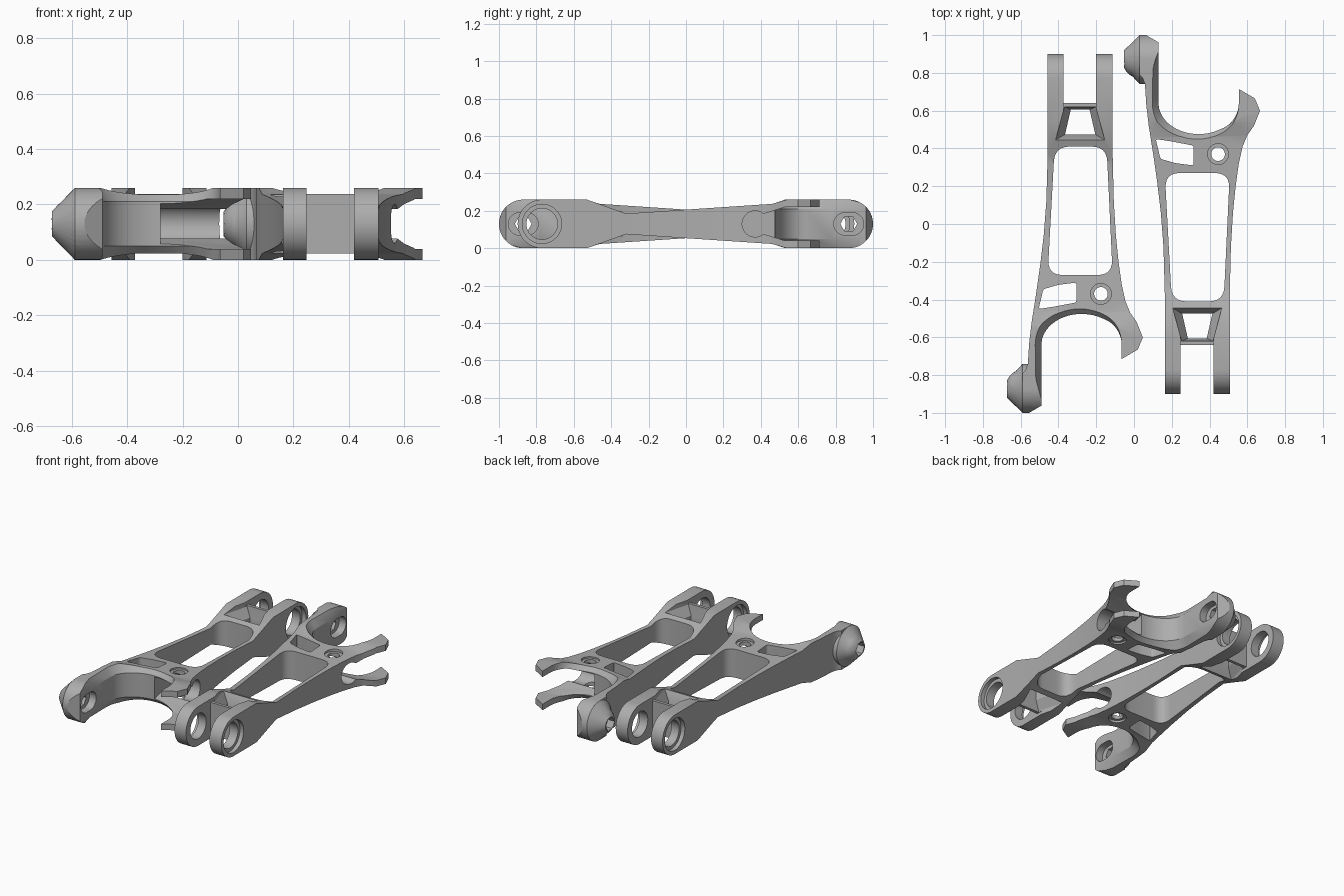
import bpy, bmesh, math

cube = bpy.data.objects.get("Cube")
if cube:
    bpy.data.objects.remove(cube, do_unlink=True)

H, MID = 0.26, 0.13
metal = bpy.data.materials.new("plain grey metal")
metal.use_nodes = True
GREY = (0.42, 0.42, 0.42, 1)
metal.diffuse_color = GREY
metal.node_tree.nodes["Principled BSDF"].inputs["Base Color"].default_value = GREY


def arc(cx, cy, rx, ry, start, end, n=24):
    steps = [math.radians(start + (end - start) * i / n) for i in range(n + 1)]
    return [(cx + rx * math.cos(a), cy + ry * math.sin(a)) for a in steps]


def circle(cx, cy, r, n=40):
    return arc(cx, cy, r, r, 0, 360, n)[:-1]


def rounded(points, r, n=6):
    """Round every corner of a polygon."""
    out = []
    for i, (px, py) in enumerate(points):
        ends = []
        for qx, qy in (points[i - 1], points[(i + 1) % len(points)]):
            d = math.hypot(qx - px, qy - py)
            k = min(r, d * 0.49) / d
            ends.append((px + (qx - px) * k, py + (qy - py) * k))
        (ax, ay), (bx, by) = ends
        for j in range(n + 1):
            t = j / n
            u, v, w = (1 - t) ** 2, 2 * t * (1 - t), t * t
            out.append((u * ax + v * px + w * bx, u * ay + v * py + w * by))
    return out


def loft(name, levels, axis="Z"):
    """Join matching outlines, each at its own distance along the axis."""
    bm = bmesh.new()
    rings = []
    for t, pts in levels:
        rings.append([bm.verts.new((a, b, t) if axis == "Z" else (t, a, b)) for a, b in pts])
    for lower, upper in zip(rings, rings[1:]):
        for i in range(len(lower)):
            j = (i + 1) % len(lower)
            bm.faces.new((lower[i], lower[j], upper[j], upper[i]))
    bm.faces.new(rings[0])
    bm.faces.new(rings[-1])
    bmesh.ops.recalc_face_normals(bm, faces=bm.faces)
    mesh = bpy.data.meshes.new(name)
    bm.to_mesh(mesh)
    bm.free()
    mesh.materials.append(metal)
    obj = bpy.data.objects.new(name, mesh)
    bpy.context.collection.objects.link(obj)
    return obj


def prism(pts, low, high, axis="Z"):
    return loft("cutter", [(low, pts), (high, pts)], axis)


def combine(body, other, operation="DIFFERENCE"):
    mod = body.modifiers.new("shape", "BOOLEAN")
    mod.operation, mod.solver, mod.object = operation, "EXACT", other
    bpy.context.view_layer.objects.active = body
    bpy.ops.object.modifier_apply(modifier=mod.name)
    bpy.data.objects.remove(other, do_unlink=True)


def box(x0, x1, y0, y1):
    return [(x0, y0), (x1, y0), (x1, y1), (x0, y1)]


# Plan of the arm: fork at the back, long arm and claw at the front
left_edge = [(-0.457, 0.92), (-0.457, 0.37), (-0.464, 0.12), (-0.478, -0.06),
             (-0.497, -0.22), (-0.52, -0.38), (-0.542, -0.52), (-0.555, -0.63),
             (-0.562, -0.74), (-0.575, -0.775), (-0.59, -0.79), (-0.59, -1.02)]
right_edge = [(0.02, -0.665), (0.047, -0.6), (0.015, -0.52), (-0.02, -0.47),
              (-0.045, -0.41), (-0.065, -0.32), (-0.082, -0.2), (-0.096, -0.06),
              (-0.107, 0.12), (-0.113, 0.37), (-0.113, 0.92)]
arm = loft("suspension_arm_left", [(0, left_edge + right_edge), (H, left_edge + right_edge)])
arm.name = "left_link_arm"

# Side profile: round ends and a slim waist
half = [(0.53, 0.13), (0.32, 0.055), (-0.46, 0.107), (-0.54, 0.13)]
profile = arc(0.77, MID, MID, MID, -90, 90)
profile += [(y, MID + h) for y, h in half]
profile += arc(-0.87, MID, MID, MID, 90, 270)
profile += [(y, MID - h) for y, h in reversed(half)]
combine(arm, prism(profile, -1, 1, "X"), "INTERSECT")


# Curved bay between arm and claw, with chamfered rims
def bay(side, cx, rx, apex):
    base = -0.64
    return side + arc(cx, base, rx, apex - base, 180, 0, 32) + [(-0.065, -1.2)]


inner = bay([(-0.49, -1.2), (-0.49, -0.93), (-0.49, -0.78)], -0.2775, 0.2125, -0.476)
rim = bay([(-0.49, -1.2), (-0.49, -0.93), (-0.52, -0.82)], -0.294, 0.229, -0.425)
combine(arm, loft("cutter", [(-0.02, rim), (0, rim), (0.05, inner), (0.21, inner),
                             (H, rim), (H + 0.02, rim)]))

# Long middle window
window = [(-0.457, -0.27), (-0.113, -0.27), (-0.145, 0.41), (-0.42, 0.41)]
combine(arm, prism(rounded(window, 0.08), -0.1, 0.4))

# Small side window behind the bay
side_window = [(-0.505, -0.45), (-0.42, -0.437), (-0.305, -0.415), (-0.305, -0.31),
               (-0.40, -0.322), (-0.48, -0.345)]
combine(arm, prism(rounded(side_window, 0.012, 3), -0.1, 0.4))

# Fork gap and the lowered cross bar
combine(arm, prism(box(-0.373, -0.2, 0.64, 1.1), -0.1, 0.4))
for low, high in ((-0.1, 0.022), (0.238, 0.4)):
    combine(arm, prism(box(-0.373, -0.2, 0.6, 0.7), low, high))

# Funnel shaped opening in the bridge, flared at top and bottom
narrow = [(-0.365, 0.475), (-0.205, 0.475), (-0.235, 0.605), (-0.335, 0.605)]
flare = [(-0.415, 0.445), (-0.155, 0.445), (-0.203, 0.62), (-0.367, 0.62)]
combine(arm, loft("cutter", [(-0.02, flare), (0.03, flare), (0.09, narrow), (0.17, narrow),
                             (0.23, flare), (0.28, flare)]))

# Fork pivot holes with outer counterbores
combine(arm, prism(circle(0.77, MID, 0.083), -0.6, 0.1, "X"))
for low, high in ((-0.6, -0.43), (-0.14, 0.1)):
    combine(arm, prism(circle(0.77, MID, 0.105), low, high, "X"))

# Slot that splits the claw into two prongs
slot = arc(-0.37, MID, 0.07, 0.07, -130, 130)
slot += [(-0.53, MID + 0.09), (-0.75, MID + 0.09), (-0.75, MID - 0.09), (-0.53, MID - 0.09)]
combine(arm, prism(slot, -0.28, 0.3, "X"))

# Screw hole with counterbores
combine(arm, prism(circle(-0.175, -0.37, 0.036), -0.1, 0.4))
for low, high in ((-0.1, 0.042), (0.218, 0.4)):
    combine(arm, prism(circle(-0.175, -0.37, 0.055), low, high))

# Domed boss on the arm end
cone = loft("cutter", [(-0.56, circle(-0.87, MID, 0.1299)), (-0.59, circle(-0.87, MID, 0.1299)),
                       (-0.672, circle(-0.875, MID, 0.045))], "X")
combine(arm, cone, "UNION")
dome = []
for i in range(9):
    a = math.radians(80 * i / 8)
    dome.append((-0.585 - 0.095 * math.sin(a), circle(-0.865, MID, 0.095 * math.cos(a))))
combine(arm, loft("cutter", dome, "X"), "UNION")

# Hexagonal hole and oblong pocket in the arm end
combine(arm, prism(circle(-0.87, MID, 0.045, 6), -0.8, -0.4, "X"))
pocket = arc(-0.85, MID, 0.06, 0.06, -90, 90) + arc(-0.89, MID, 0.06, 0.06, 90, 270)
combine(arm, prism(pocket, -0.54, -0.4, "X"))

# Smooth curves, crisp edges
bpy.ops.object.select_all(action="DESELECT")
arm.select_set(True)
bpy.context.view_layer.objects.active = arm
bpy.ops.object.shade_smooth_by_angle(angle=math.radians(28))

# Second arm, turned over to face the other way
twin = arm.copy()
twin.data = arm.data.copy()
twin.name = "right_link_arm"
twin.rotation_euler = (math.pi, 0, 0)
twin.location = (0.62, 0, H)
bpy.context.collection.objects.link(twin)
